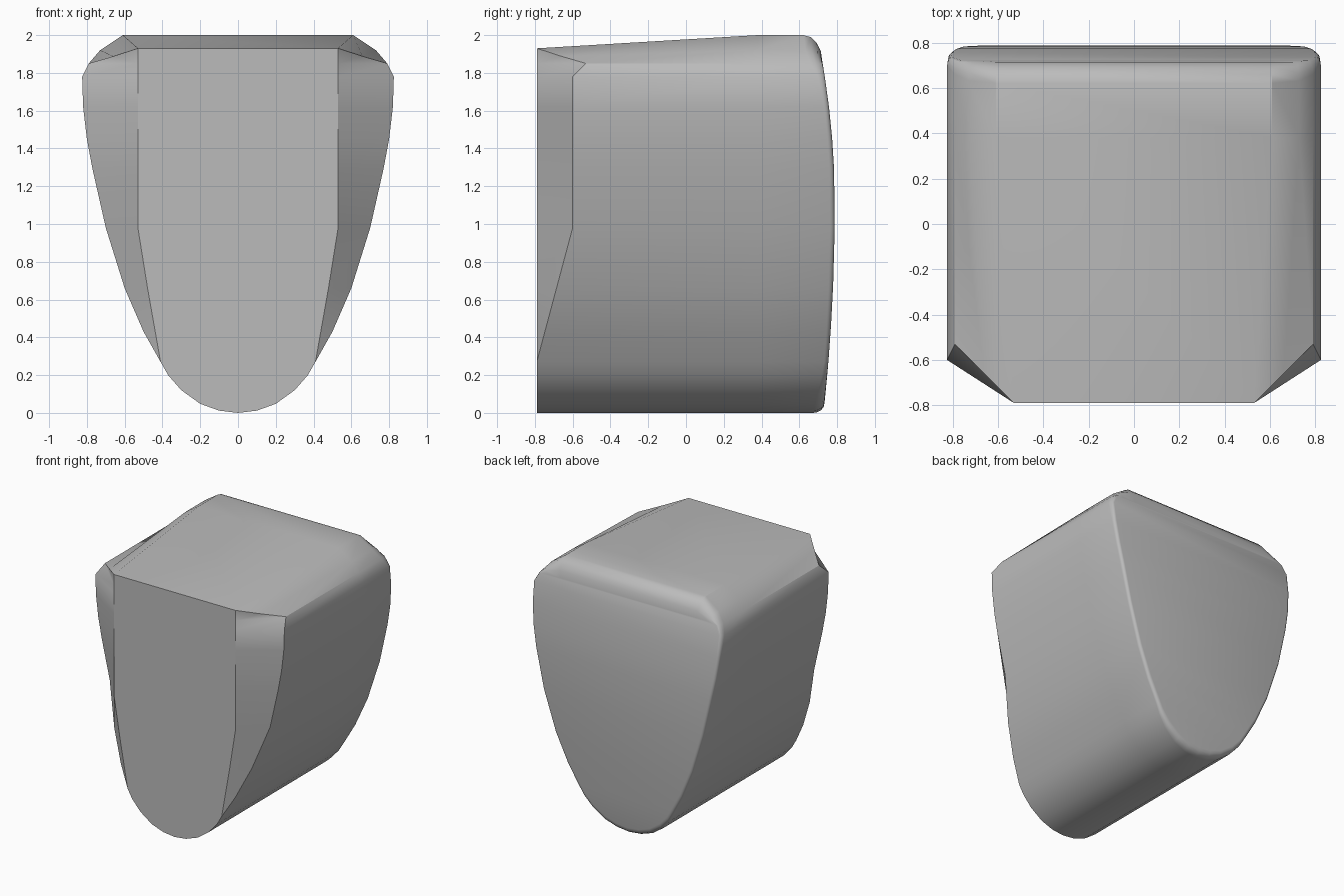
import bpy
import bmesh
from math import sin, cos, radians

cube = bpy.data.objects.get("Cube")
if cube:
    bpy.data.objects.remove(cube, do_unlink=True)

FRONT, SHOULDER, TOP_Z = -0.79, -0.6, 1.93

# Right half of the shield outline, from the bottom tip to the top corner
OUTLINE = [(0, 0), (.1, .012), (.2, .048), (.3, .12), (.37, .2), (.41, .27),
           (.5, .43), (.6, .66), (.7, .98), (.77, 1.29), (.8, 1.45),
           (.82, 1.62), (.825, 1.78), (.79, 1.85), (.73, 1.92), (.61, 2)]


def lerp(a, b, t):
    return a + (b - a) * min(max(t, 0), 1)


def back_y(z):
    """Bulge of the back face."""
    return .788 - (.115 if z > 1.1 else .05) * (z - 1.1) ** 2


def front_point(x, z):
    """Narrow front outline, straight sided above the round tip."""
    if z > 1.9:
        return .53, FRONT, TOP_Z
    if z <= .27:
        return x, FRONT, z
    return lerp(.41, .53, (z - .27) / .68), FRONT, z


def shoulder_point(x, z):
    """Rear edge of the chamfers beside the front face."""
    if z > 1.95:
        return .53, FRONT, TOP_Z
    if z > 1.88:
        return .66, -.66, 1.888
    if z > 1.8:
        return x, -.53, z
    return x, lerp(FRONT, SHOULDER, (z - .27) / .71), z


def middle_point(x, z):
    return x, .38, z


def rim_point(angle):
    """One step of the rounded rim around the back face."""
    def point(x, z):
        radius = lerp(.025, .1, (z - 1.75) / .2) + lerp(.035, 0, z / .25)
        inner_z = 1 + (z - 1) * .95 if z < 1 else min(z, 1.86)
        y = back_y(inner_z) - radius * (1 - sin(angle))
        t = 1 - cos(angle)
        return lerp(x, x * .97, t), y, lerp(z, inner_z, t)
    return point


bm = bmesh.new()


def add_ring(point):
    half = [point(x, z) for x, z in OUTLINE]
    left = [(-x, y, z) for x, y, z in half[:0:-1]]
    return [bm.verts.new(p) for p in left + half]


def cap(ring):
    """Close a ring with horizontal strips."""
    n = len(OUTLINE) - 1
    bm.faces.new((ring[n - 1], ring[n], ring[n + 1]))
    for i in range(1, n):
        bm.faces.new((ring[n - i], ring[n + i], ring[n + i + 1], ring[n - i - 1]))


# Loft the rings from the front to the back
sections = [front_point, shoulder_point, middle_point]
sections += [rim_point(radians(a)) for a in (0, 22.5, 45, 67.5, 90)]
rings = [add_ring(s) for s in sections]
for a, b in zip(rings, rings[1:]):
    for i in range(len(a)):
        j = (i + 1) % len(a)
        bm.faces.new((a[i], a[j], b[j], b[i]))
cap(rings[-1])
bm.faces.new(rings[0])

bmesh.ops.remove_doubles(bm, verts=bm.verts, dist=.0005)
bmesh.ops.dissolve_degenerate(bm, edges=bm.edges, dist=.0005)
bmesh.ops.recalc_face_normals(bm, faces=bm.faces)

mesh = bpy.data.meshes.new("shield_block")
bm.to_mesh(mesh)
bm.free()
block = bpy.data.objects.new("shield_block", mesh)
bpy.context.collection.objects.link(block)

# Plain grey
grey = bpy.data.materials.new("plain_grey")
grey.use_nodes = True
grey.diffuse_color = (.5, .5, .5, 1)
grey.node_tree.nodes["Principled BSDF"].inputs["Base Color"].default_value = (.5, .5, .5, 1)
mesh.materials.append(grey)

# Smooth shading with sharp edges kept
bpy.ops.object.select_all(action='DESELECT')
block.select_set(True)
bpy.context.view_layer.objects.active = block
bpy.ops.object.shade_smooth_by_angle(angle=radians(30))
